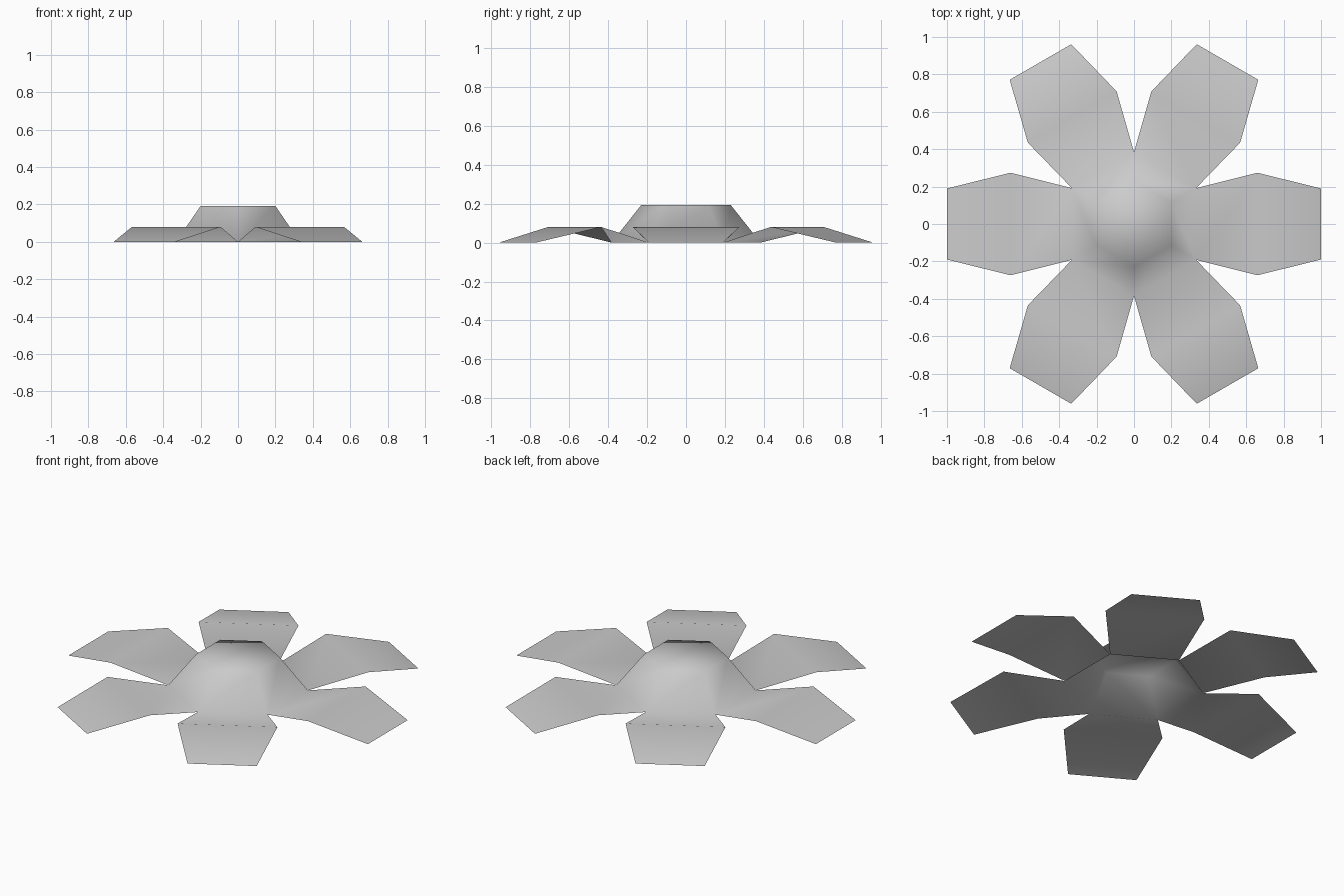
import bpy
import bmesh
from math import cos, sin, pi
from mathutils import Matrix, Vector

cube = bpy.data.objects.get("Cube")
if cube:
    bpy.data.objects.remove(cube, do_unlink=True)

SIDES = 6
STEP = 2 * pi / SIDES

grey = bpy.data.materials.new("light_grey")
grey.use_nodes = True
grey.diffuse_color = (0.6, 0.6, 0.6, 1)
grey.node_tree.nodes["Principled BSDF"].inputs["Base Color"].default_value = (0.6, 0.6, 0.6, 1)

bm = bmesh.new()


def ring(radius, z):
    """Hexagon of vertices whose flat sides face the petals."""
    return [bm.verts.new((radius * cos((i - 0.5) * STEP), radius * sin((i - 0.5) * STEP), z))
            for i in range(SIDES)]


def cross_edge(angle, reach, half_width, z):
    """Pair of vertices across a petal, right then left."""
    turn = Matrix.Rotation(angle, 3, "Z")
    return [bm.verts.new(turn @ Vector((reach, s * half_width, z))) for s in (-1, 1)]


# Raised centre: flat cap and sloping sides
base = ring(0.383, 0)
top = ring(0.23, 0.193)
bm.faces.new(top)

for i in range(SIDES):
    j = (i + 1) % SIDES
    bm.faces.new((base[i], base[j], top[j], top[i]))

    # Petal: rises to a fold, then drops to the tip
    inner = [base[i], base[j]]
    for reach, half_width, z in ((0.66, 0.274, 0.08), (1.0, 0.19, 0)):
        outer = cross_edge(i * STEP, reach, half_width, z)
        bm.faces.new((inner[0], outer[0], outer[1], inner[1]))
        inner = outer

# Soft shading over the whole continuous surface
for face in bm.faces:
    face.smooth = True

mesh = bpy.data.meshes.new("flower")
bm.to_mesh(mesh)
bm.free()
mesh.materials.append(grey)
bpy.context.collection.objects.link(bpy.data.objects.new("flower", mesh))
